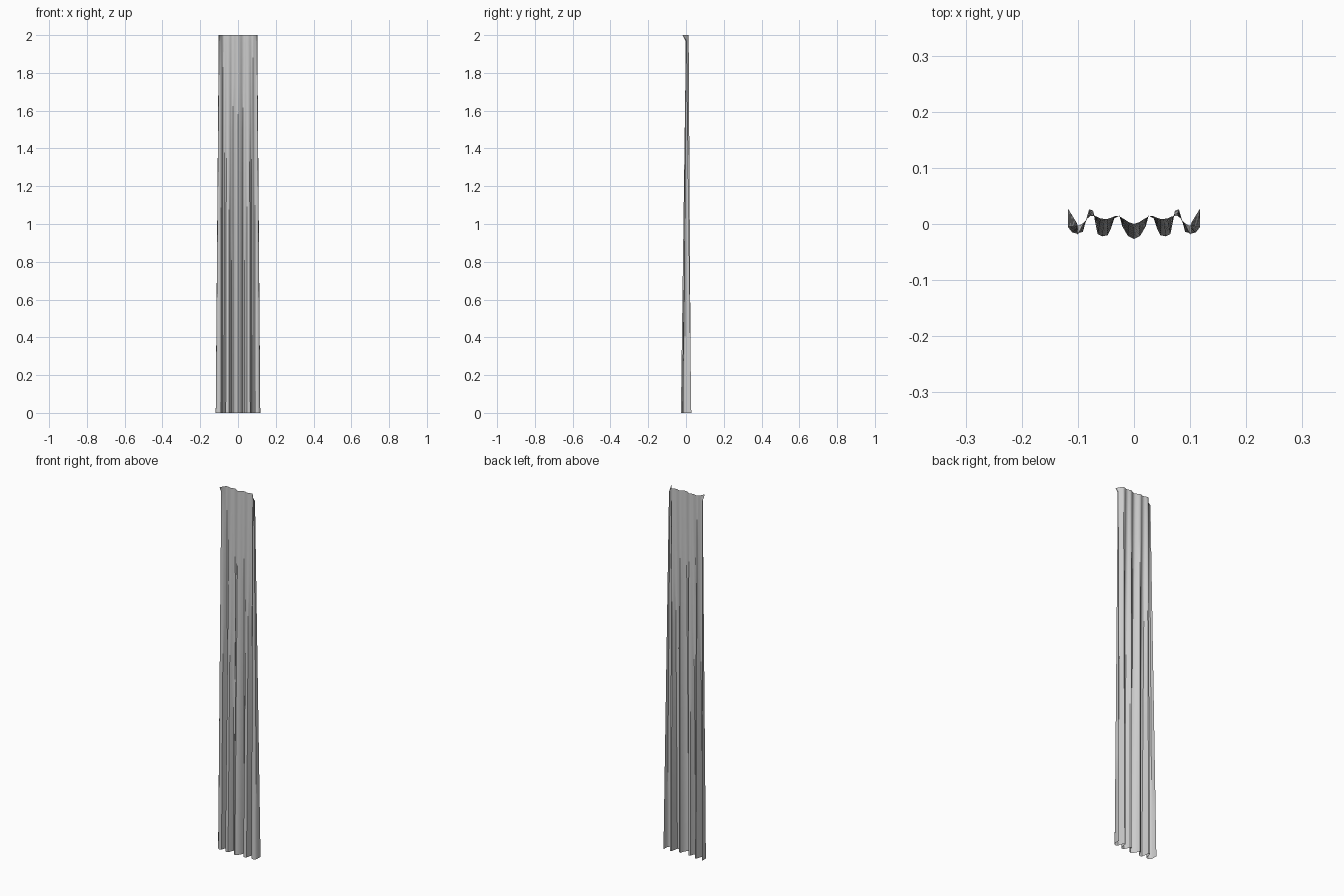
import bpy, bmesh

if "Cube" in bpy.data.objects:
    bpy.data.objects.remove(bpy.data.objects["Cube"])

# half cross-sections (x, y) of the pleats, from the middle outwards
bottom = [(0, -.027), (.011, -.021), (.021, -.004), (.026, .015), (.035, .010),
          (.041, -.008), (.047, -.020), (.057, -.022), (.065, -.018), (.069, .002),
          (.073, .024), (.080, .026), (.086, .006), (.091, -.014), (.102, -.017),
          (.110, -.015), (.118, -.005), (.118, .028)]
top = [(0, 0), (.009, .003), (.018, .009), (.027, .014), (.034, .014),
       (.041, .011), (.047, .009), (.053, .009), (.060, .010), (.066, .013),
       (.072, .014), (.078, .014), (.083, .010), (.088, .004), (.093, .000),
       (.097, -.002), (.100, -.003), (.102, .002)]


def section(t):
    half = [(a[0] + (b[0] - a[0]) * t, a[1] + (b[1] - a[1]) * t)
            for a, b in zip(bottom, top)]
    return [(-x, y) for x, y in half[:0:-1]] + half


# pleated cloth, lofted from hem to heading
bm = bmesh.new()
rows = []
for z in (0, .25, .5, .75, 1, 1.25, 1.5, 1.75, 1.97, 2):
    row = []
    for x, y in section(z / 2):
        if z == 2 and abs(x) > .09:      # corners pulled forward at the heading
            y -= (abs(x) - .09) * 1.6
        row.append(bm.verts.new((x, y, z)))
    rows.append(row)
for lo, hi in zip(rows, rows[1:]):
    for i in range(len(lo) - 1):
        bm.faces.new((lo[i], lo[i + 1], hi[i + 1], hi[i]))

mesh = bpy.data.meshes.new("curtain")
bm.to_mesh(mesh)
bm.free()
curtain = bpy.data.objects.new("curtain", mesh)
bpy.context.collection.objects.link(curtain)
bpy.context.view_layer.objects.active = curtain
curtain.select_set(True)
bpy.ops.object.shade_smooth_by_angle(angle=0.7)
